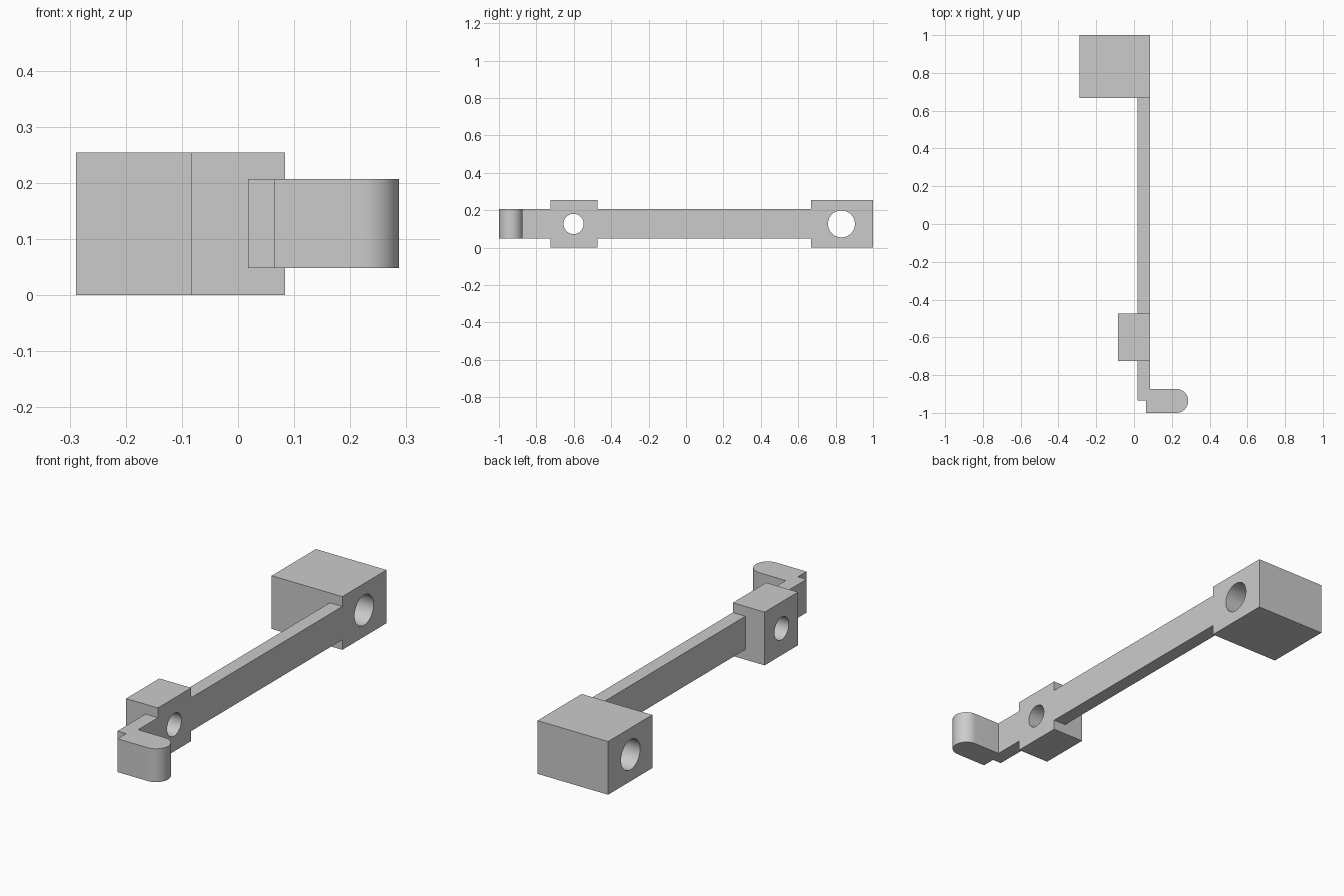
import bpy, bmesh
from math import pi, sin, cos, radians
from mathutils import Matrix

cube = bpy.data.objects.get("Cube")
if cube:
    bpy.data.objects.remove(cube)

grey = bpy.data.materials.new("plain_grey")
grey.use_nodes = True
colour = (0.6, 0.6, 0.6, 1)
grey.diffuse_color = colour
grey.node_tree.nodes["Principled BSDF"].inputs["Base Color"].default_value = colour

MID = 0.127            # height of the centre line
FACE = 0.084           # flat side shared by the arm and both blocks
INNER = 0.018          # other side of the arm


def make_object(name, bm):
    bmesh.ops.recalc_face_normals(bm, faces=bm.faces)
    mesh = bpy.data.meshes.new(name)
    bm.to_mesh(mesh)
    bm.free()
    mesh.materials.append(grey)
    obj = bpy.data.objects.new(name, mesh)
    bpy.context.collection.objects.link(obj)
    return obj


def prism(name, outline, z0, z1):
    """Extrude a plan outline upwards."""
    bm = bmesh.new()
    base = bm.faces.new([bm.verts.new((x, y, z0)) for x, y in outline])
    top = bmesh.ops.extrude_face_region(bm, geom=[base])
    verts = [v for v in top["geom"] if isinstance(v, bmesh.types.BMVert)]
    bmesh.ops.translate(bm, verts=verts, vec=(0, 0, z1 - z0))
    return make_object(name, bm)


def rectangle(x0, x1, y0, y1):
    return [(x0, y0), (x1, y0), (x1, y1), (x0, y1)]


def smooth(obj):
    bpy.ops.object.select_all(action="DESELECT")
    obj.select_set(True)
    bpy.context.view_layer.objects.active = obj
    bpy.ops.object.shade_smooth_by_angle(angle=radians(30))


def bored_block(name, x0, y0, y1, hole_y, radius):
    """Block with a round hole running sideways through it."""
    block = prism(name, rectangle(x0, FACE, y0, y1), 0, 2 * MID)
    bm = bmesh.new()
    bmesh.ops.create_cone(bm, cap_ends=True, segments=64, radius1=radius,
                          radius2=radius, depth=2,
                          matrix=Matrix.Translation((0, hole_y, MID)) @ Matrix.Rotation(pi / 2, 4, "Y"))
    cutter = make_object(name + "_hole_cutter", bm)
    cutter.hide_render = True
    cut = block.modifiers.new("hole", "BOOLEAN")
    cut.operation = "DIFFERENCE"
    cut.solver = "EXACT"
    cut.object = cutter
    bpy.context.view_layer.objects.active = block
    bpy.ops.object.modifier_apply(modifier=cut.name)
    bpy.data.objects.remove(cutter)
    smooth(block)


# Blocks
bored_block("rear_block", -0.289, 0.667, 1.0, 0.831, 0.072)
bored_block("front_block", -0.084, -0.724, -0.473, -0.601, 0.054)

# Long arm between the blocks
prism("arm", rectangle(INNER, FACE, -0.473, 0.667), 0.048, 0.207)

# Arm tip turning sideways into a round-ended hook
r = 0.0635
steps = 24
round_end = [(0.2235 + r * cos(a), -1 + r + r * sin(a))
             for a in (-pi / 2 + pi * i / steps for i in range(steps + 1))]
tip = [(INNER, -0.724), (INNER, -0.935), (0.064, -0.935), (0.064, -1)]
smooth(prism("hook", tip + round_end + [(FACE, -1 + 2 * r), (FACE, -0.724)], 0.048, 0.207))
